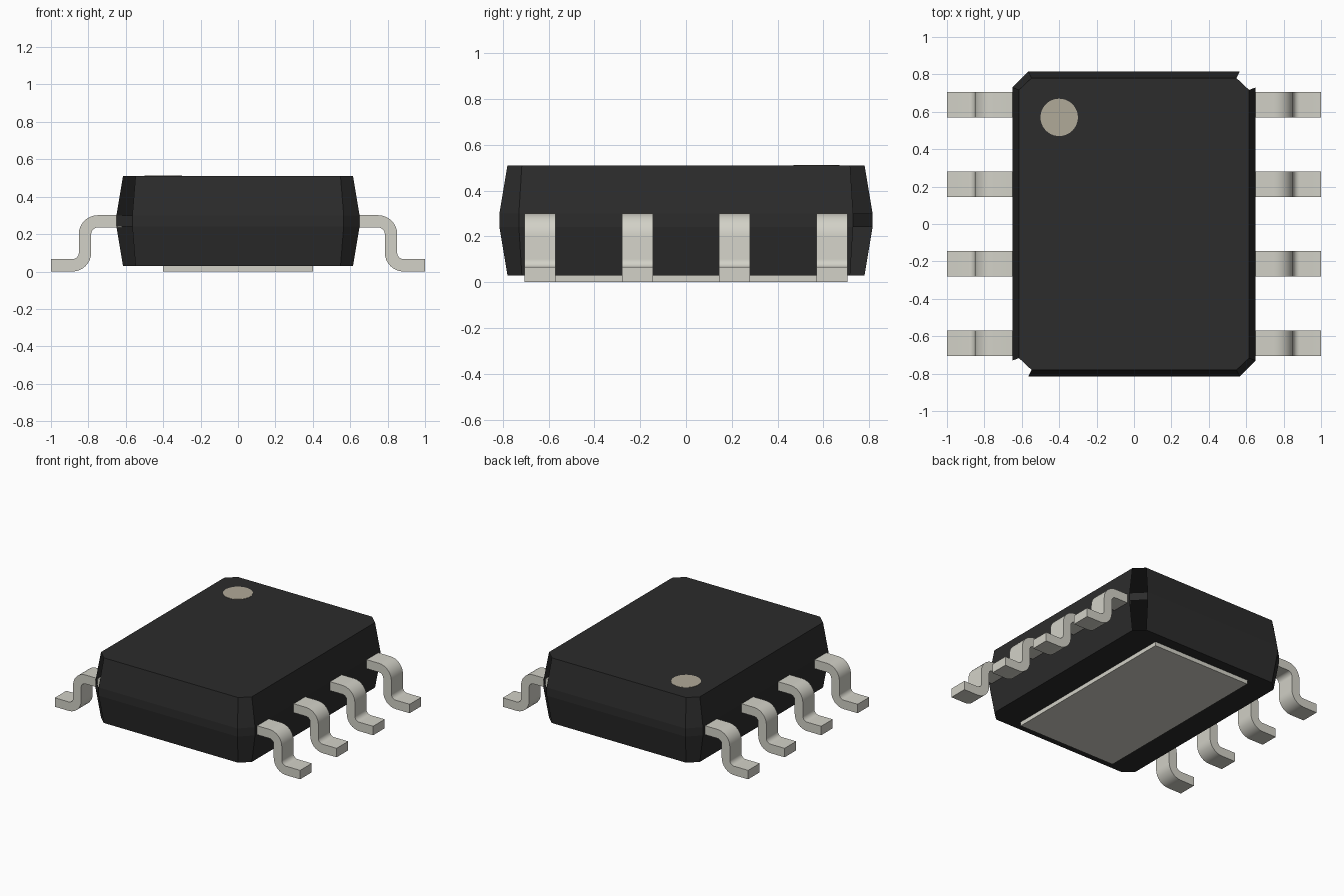
import bpy, bmesh, math

cube = bpy.data.objects.get("Cube")
if cube:
    bpy.data.objects.remove(cube, do_unlink=True)


def material(name, rgb, rough):
    m = bpy.data.materials.new(name)
    m.use_nodes = True
    m.diffuse_color = (*rgb, 1)
    bsdf = m.node_tree.nodes["Principled BSDF"]
    bsdf.inputs["Base Color"].default_value = (*rgb, 1)
    bsdf.inputs["Roughness"].default_value = rough
    return m


BLACK = material("black plastic", (0.025, 0.025, 0.025), 0.6)
METAL = material("pale metal", (0.645, 0.638, 0.572), 0.5)
TAN = material("tan mark", (0.435, 0.398, 0.316), 0.6)


def finish(name, bm, mat):
    mesh = bpy.data.meshes.new(name)
    bm.to_mesh(mesh)
    bm.free()
    mesh.materials.append(mat)
    ob = bpy.data.objects.new(name, mesh)
    bpy.context.collection.objects.link(ob)
    return ob


# Body: four stacked octagon rings, slanted above and below a vertical band
def octagon(hx, hy, cx, cy):
    return [(hx, -cy), (hx, cy), (cx, hy), (-cx, hy),
            (-hx, cy), (-hx, -cy), (-cx, -hy), (cx, -hy)]


wide = octagon(0.65, 0.815, 0.565, 0.73)
narrow = octagon(0.615, 0.78, 0.548, 0.717)
levels = [(narrow, 0.03), (wide, 0.24), (wide, 0.30), (narrow, 0.51)]
OPEN_CORNERS = (1, 5)   # slanted corner faces are open on two opposite corners

bm = bmesh.new()
rings = [[bm.verts.new((x, y, z)) for x, y in pts] for pts, z in levels]
bm.faces.new(reversed(rings[0]))
bm.faces.new(rings[-1])
for level in range(3):
    low, high = rings[level], rings[level + 1]
    for i in range(8):
        if i in OPEN_CORNERS and level != 1:
            continue
        j = (i + 1) % 8
        bm.faces.new((low[i], low[j], high[j], high[i]))
finish("body", bm, BLACK)

# Thermal pad under the body
bm = bmesh.new()
bmesh.ops.create_cube(bm, size=1)
for v in bm.verts:
    v.co = (v.co.x * 0.8, v.co.y * 1.4, 0.0155 + v.co.z * 0.031)
finish("thermal_pad", bm, METAL)

# Round mark for the first pin
bm = bmesh.new()
bmesh.ops.create_cone(bm, cap_ends=True, segments=48, radius1=0.1, radius2=0.1, depth=0.004)
bmesh.ops.translate(bm, verts=bm.verts, vec=(-0.4, 0.57, 0.51))
finish("pin_one_mark", bm, TAN)


# Gull-wing leads: a bent strip profile swept across the lead width
def arc(cx, cz, r, start, end, steps=8):
    return [(cx + r * math.cos(math.radians(start + (end - start) * k / steps)),
             cz + r * math.sin(math.radians(start + (end - start) * k / steps)))
            for k in range(steps + 1)]


T, R = 0.066, 0.035      # strip thickness and inner bend radius
UP, DOWN = (0.75, 0.20), (0.886, 0.101)
outer = [(0.62, 0.301)] + arc(*UP, R + T, 90, 0) + arc(*DOWN, R, 180, 270) + [(1.0, T)]
inner = [(0.62, 0.235)] + arc(*UP, R, 90, 0) + arc(*DOWN, R + T, 180, 270) + [(1.0, 0.0)]
HALF_WIDTH = 0.0675


def lead(name, side, y):
    bm = bmesh.new()
    strips = []
    for dy in (-HALF_WIDTH, HALF_WIDTH):
        strips.append([[bm.verts.new((side * x, y + dy, z)) for x, z in line]
                       for line in (outer, inner)])
    (ot, it), (ob_, ib) = strips
    for k in range(len(outer) - 1):
        bm.faces.new((ot[k], ot[k + 1], ob_[k + 1], ob_[k]))
        bm.faces.new((it[k], ib[k], ib[k + 1], it[k + 1]))
        bm.faces.new((ot[k], it[k], it[k + 1], ot[k + 1]))
        bm.faces.new((ob_[k], ob_[k + 1], ib[k + 1], ib[k]))
    for k in (0, -1):
        bm.faces.new((ot[k], ob_[k], ib[k], it[k]))
    bmesh.ops.recalc_face_normals(bm, faces=bm.faces)
    ob = finish(name, bm, METAL)
    bpy.ops.object.select_all(action="DESELECT")
    ob.select_set(True)
    bpy.context.view_layer.objects.active = ob
    bpy.ops.object.shade_smooth_by_angle(angle=math.radians(30))


for side, label in ((1, "left"), (-1, "right")):
    for n in range(4):
        lead(f"{label}_lead_{n + 1}", side, 0.6375 - n * 0.425)
